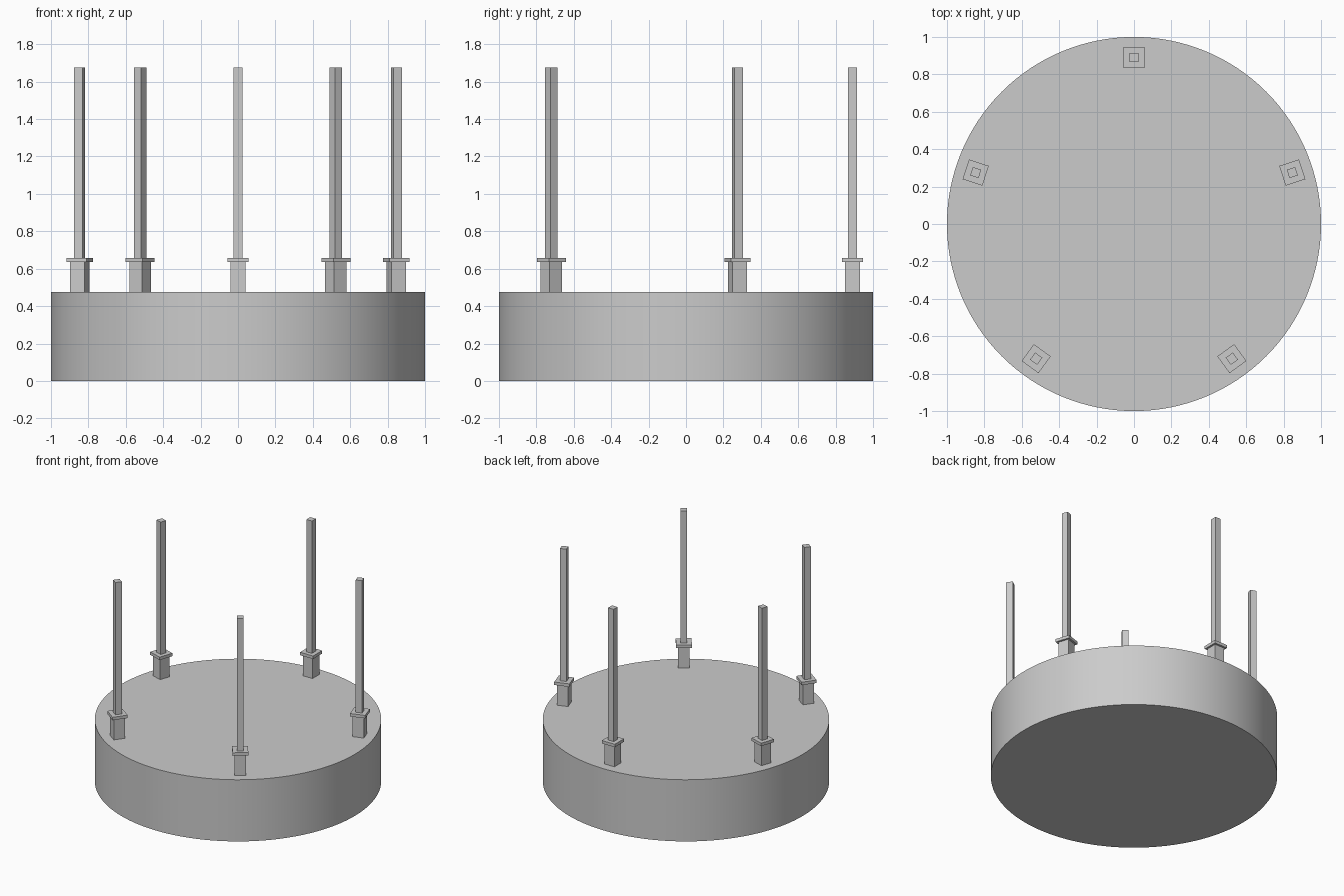
import bpy
import math

if "Cube" in bpy.data.objects:
    bpy.data.objects.remove(bpy.data.objects["Cube"])

BASE_H = 0.475
RING_R = 0.89
COUNT = 5


def box(name, width, z0, z1, angle):
    # square upright box on the ring, one side facing the centre
    loc = (RING_R * math.cos(angle), RING_R * math.sin(angle), (z0 + z1) / 2)
    bpy.ops.mesh.primitive_cube_add(size=1, location=loc, rotation=(0, 0, angle))
    ob = bpy.context.object
    ob.name = name
    ob.scale = (width, width, z1 - z0)
    return ob


# round drum base
bpy.ops.mesh.primitive_cylinder_add(vertices=128, radius=1, depth=BASE_H,
                                    location=(0, 0, BASE_H / 2))
bpy.context.object.name = "round_base"
bpy.ops.object.shade_smooth_by_angle(angle=math.radians(30))

# five posts: plinth, cap slab and slender shaft
for i in range(COUNT):
    a = math.pi / 2 + i * 2 * math.pi / COUNT
    box(f"post_plinth_{i + 1}", 0.082, BASE_H, 0.635, a)
    box(f"post_cap_{i + 1}", 0.111, 0.635, 0.658, a)
    box(f"post_shaft_{i + 1}", 0.047, 0.658, 1.677, a)
